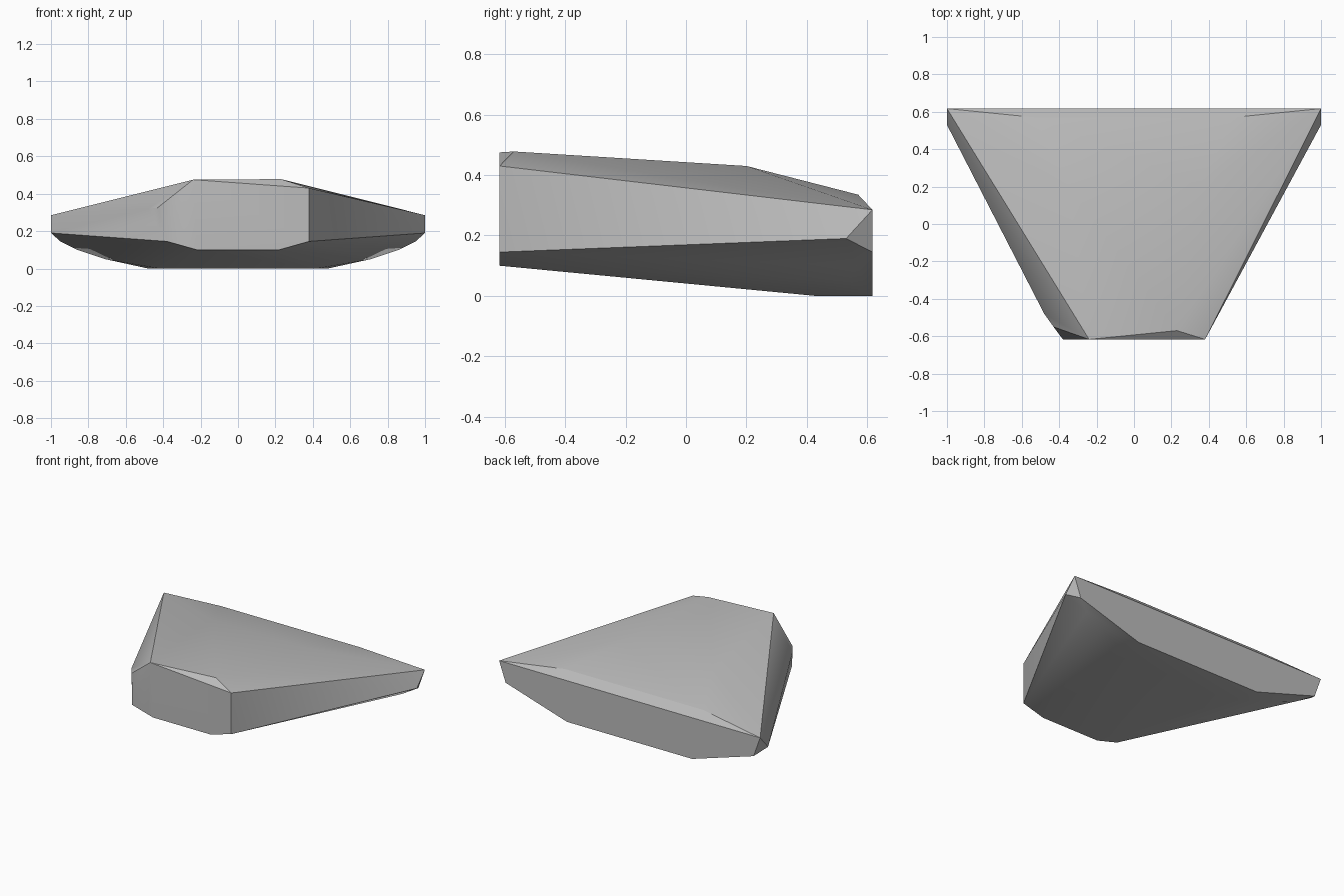
import bpy
import bmesh
import math

default = bpy.data.objects.get("Cube")
if default:
    bpy.data.objects.remove(default, do_unlink=True)


def make_material(name, colour):
    mat = bpy.data.materials.new(name)
    mat.use_nodes = True
    mat.diffuse_color = colour
    mat.node_tree.nodes["Principled BSDF"].inputs["Base Color"].default_value = colour
    return mat


def mirrored(points):
    """Return the points together with their reflections across x = 0."""
    return points + [(-x, y, z) for x, y, z in points]


FRONT, BACK = -0.617, 0.617

# Wide rear end: corners, lower chamfers and rounded underside
rear_points = mirrored([
    (1, BACK, 0.285),
    (1, 0.53, 0.19),
    (0.95, BACK, 0.145),
    (0.86, 0.565, 0.1),
    (0.71, 0.54, 0.05),
    (0.48, BACK, 0),
    (0.42, 0.43, 0),
])

# Gently domed top
top_points = mirrored([
    (0.53, 0.57, 0.335),
    (0.35, 0.2, 0.43),
])

# Narrow front end with unequal chipped corners
front_points = mirrored([
    (0.38, FRONT, 0.145),
    (0.22, FRONT, 0.1),
]) + [
    (0.38, FRONT, 0.43),
    (0.23, -0.57, 0.478),
    (-0.24, FRONT, 0.475),
    (-0.43, -0.55, 0.325),
    (-0.48, -0.48, 0.32),
]


def hull_object(name, points, material):
    """Wrap the points in a convex skin and shade it with crisp edges."""
    bm = bmesh.new()
    for point in points:
        bm.verts.new(point)
    bmesh.ops.convex_hull(bm, input=bm.verts[:])
    loose = [v for v in bm.verts if not v.link_faces]
    bmesh.ops.delete(bm, geom=loose, context='VERTS')
    bmesh.ops.dissolve_limit(bm, angle_limit=math.radians(0.5),
                             verts=bm.verts[:], edges=bm.edges[:])
    bmesh.ops.recalc_face_normals(bm, faces=bm.faces[:])
    mesh = bpy.data.meshes.new(name)
    bm.to_mesh(mesh)
    bm.free()
    mesh.materials.append(material)
    obj = bpy.data.objects.new(name, mesh)
    bpy.context.collection.objects.link(obj)
    bpy.ops.object.select_all(action='DESELECT')
    obj.select_set(True)
    bpy.context.view_layer.objects.active = obj
    bpy.ops.object.shade_smooth_by_angle(angle=math.radians(30))
    return obj


stone_grey = make_material("stone_grey", (0.5, 0.5, 0.5, 1))
hull_object("wedge_stone", rear_points + top_points + front_points, stone_grey)
